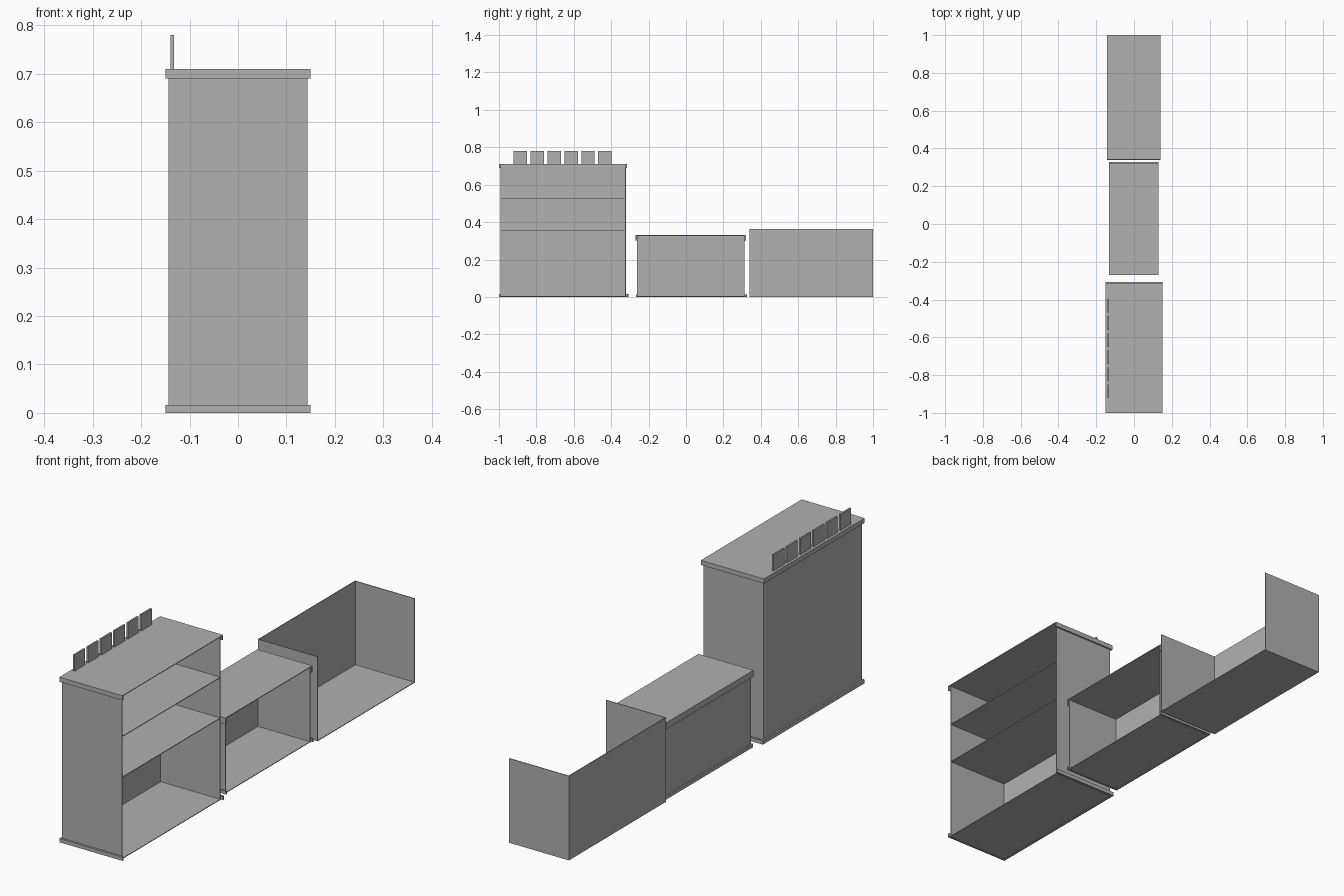
import bpy

cube = bpy.data.objects.get("Cube")
if cube:
    bpy.data.objects.remove(cube, do_unlink=True)

THIN = 0.003

grey = bpy.data.materials.new("plain_grey")
grey.use_nodes = True
grey.diffuse_color = (0.44, 0.44, 0.44, 1)
grey.node_tree.nodes["Principled BSDF"].inputs["Base Color"].default_value = (0.44, 0.44, 0.44, 1)


def box(name, x, y, z):
    """Box spanning the given (low, high) ranges."""
    bpy.ops.mesh.primitive_cube_add(size=1, location=[sum(r) / 2 for r in (x, y, z)])
    ob = bpy.context.object
    ob.name = name
    ob.scale = [r[1] - r[0] for r in (x, y, z)]
    bpy.ops.object.transform_apply(location=False, rotation=False, scale=True)
    ob.data.materials.append(grey)
    return ob


def shell(name, x, y, z):
    """Floor, back and two end panels, open towards +x."""
    box(name + "_floor", x, y, (z[0], z[0] + THIN))
    box(name + "_back_panel", (x[0], x[0] + THIN), y, z)
    box(name + "_front_end_panel", x, (y[0], y[0] + THIN), z)
    box(name + "_rear_end_panel", x, (y[1] - THIN, y[1]), z)


def trim(name, x, y, z, width):
    """Moulding along the back and both ends."""
    box(name + "_back", (x[0], x[0] + width), y, z)
    box(name + "_front_end", x, (y[0], y[0] + width), z)
    box(name + "_rear_end", x, (y[1] - width, y[1]), z)


# Tall cabinet with two shelves
tall_x, tall_y = (-0.143, 0.143), (-0.992, -0.322)
shell("tall_cabinet", tall_x, tall_y, (0.002, 0.708))
for label, height in (("upper", 0.53), ("lower", 0.355)):
    box(label + "_shelf", tall_x, tall_y, (height - THIN, height))
box("tall_cabinet_top", (-0.15, 0.15), (-1, -0.315), (0.71 - THIN, 0.71))
trim("tall_top_trim", (-0.15, 0.15), (-1, -0.315), (0.69, 0.71), 0.007)
trim("tall_base_trim", (-0.15, 0.15), (-1, -0.308), (0, 0.016), 0.008)

# Row of upright plates on the tall cabinet
for i in range(6):
    start = -0.922 + i * 0.0905
    box(f"upright_plate_{i + 1}", (-0.139, -0.132), (start, start + 0.072), (0.71, 0.78))

# Low cabinet with a closed top
shell("low_cabinet", (-0.125, 0.125), (-0.263, 0.313), (0.002, 0.328))
box("low_cabinet_top", (-0.132, 0.13), (-0.27, 0.32), (0.33 - THIN, 0.33))
trim("low_top_trim", (-0.132, 0.13), (-0.27, 0.32), (0.302, 0.33), 0.006)
trim("low_base_trim", (-0.132, 0.13), (-0.268, 0.327), (0, 0.014), 0.006)

# Open bin without a lid
shell("open_bin", (-0.143, 0.141), (0.34, 1), (0, 0.363))
